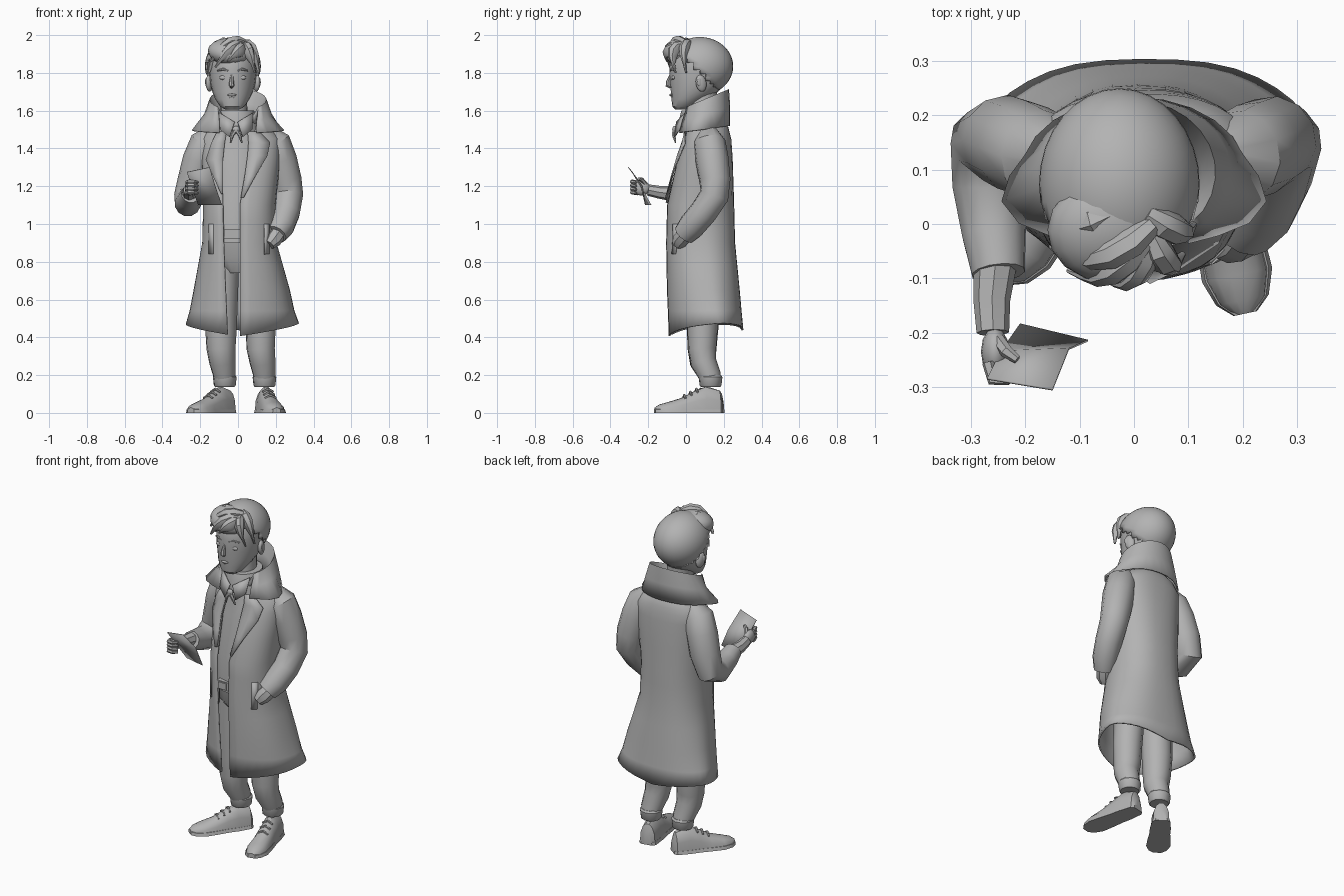
import bpy, bmesh, math
from mathutils import Vector, Matrix

GREY = bpy.data.materials.new("plain grey")
GREY.diffuse_color = (0.45, 0.45, 0.45, 1)


def finish(name, bm, thick=0.0, angle=35):
    """Turn a bmesh into a grey, smooth-by-angle object."""
    bmesh.ops.recalc_face_normals(bm, faces=bm.faces)
    me = bpy.data.meshes.new(name)
    bm.to_mesh(me)
    bm.free()
    ob = bpy.data.objects.new(name, me)
    bpy.context.collection.objects.link(ob)
    me.materials.append(GREY)
    if thick:
        mod = ob.modifiers.new("thickness", 'SOLIDIFY')
        mod.thickness, mod.offset = thick, 0
    bpy.ops.object.select_all(action='DESELECT')
    ob.select_set(True)
    bpy.context.view_layer.objects.active = ob
    bpy.ops.object.shade_smooth_by_angle(angle=math.radians(angle))
    return ob


def sheet(name, rows, wrap=False, caps=False, thick=0.0, angle=35):
    """Skin a grid of points, optionally closed round and capped."""
    bm = bmesh.new()
    vs = [[bm.verts.new(p) for p in r] for r in rows]
    n = len(rows[0])
    for a, b in zip(vs, vs[1:]):
        for i in range(n if wrap else n - 1):
            j = (i + 1) % n
            bm.faces.new((a[i], a[j], b[j], b[i]))
    if caps:
        bm.faces.new(vs[0])
        bm.faces.new(vs[-1])
    return finish(name, bm, thick, angle)


def loft(name, levels, n=16):
    """Stack of ellipses: z, cx, cy, rx, ry."""
    ang = [2 * math.pi * i / n for i in range(n)]
    rows = [[(cx + rx * math.cos(a), cy + ry * math.sin(a), z) for a in ang]
            for z, cx, cy, rx, ry in levels]
    return sheet(name, rows, True, True)


def tube(name, path, n=10, flat=1.0):
    """Sweep a circle along points given as x, y, z, radius."""
    pts = [Vector(p[:3]) for p in path]
    rows, prev, u = [], None, None
    for i, p in enumerate(pts):
        t = (pts[min(i + 1, len(pts) - 1)] - pts[max(i - 1, 0)]).normalized()
        if u is None:
            u = t.cross(Vector((0.1, 1, 0.15))).normalized()
        else:
            u = prev.rotation_difference(t) @ u
        v, prev, r = t.cross(u), t, path[i][3]
        rows.append([p + u * r * math.cos(a) + v * r * flat * math.sin(a)
                     for a in (2 * math.pi * k / n for k in range(n))])
    return sheet(name, rows, True, True)


def ball(name, loc, size, rot=(0, 0, 0), seg=12):
    bm = bmesh.new()
    bmesh.ops.create_uvsphere(bm, u_segments=seg, v_segments=seg // 2 + 2, radius=1)
    ob = finish(name, bm, angle=60)
    ob.location, ob.scale, ob.rotation_euler = loc, size, rot
    return ob


def box(name, loc, size):
    bm = bmesh.new()
    bmesh.ops.create_cube(bm, size=1, matrix=Matrix.Translation(loc) @ Matrix.Diagonal((*size, 1)))
    return finish(name, bm)


# Coat profile: z, left, right, front, back, opening left, opening right
COAT = [(0.43, -.272, .318, -.085, .30, -.055, .01), (0.65, -.23, .27, -.095, .28, -.065, .01),
        (0.90, -.185, .20, -.10, .255, -.075, .01), (1.10, -.18, .195, -.095, .25, -.08, .01),
        (1.35, -.19, .22, -.04, .242, -.08, .05), (1.45, -.19, .22, -.005, .235, -.07, .06),
        (1.51, -.15, .165, .01, .22, -.06, .05), (1.55, -.10, .09, .03, .19, -.05, .04)]


def coat_at(z):
    """Centre, half width, front and back depth, front power and opening."""
    row = COAT[-1]
    for a, b in zip(COAT, COAT[1:]):
        if z <= b[0]:
            t = max(0, (z - a[0]) / (b[0] - a[0]))
            row = [u + (v - u) * t for u, v in zip(a, b)]
            break
    _, l, r, f, b, ol, opr = row
    k = min(1, max(0, (1.05 - z) / .6))
    cy = f + (b - f) * (.5 + .13 * k)
    return (l + r) / 2, cy, (r - l) / 2, cy - f, b - cy, .8 + .2 * k, ol, opr


def power(v, p):
    return math.copysign(abs(v) ** p, v)


def on_coat(x, z, off=0.012):
    """Point just in front of the coat's front surface."""
    cx, cy, rx, rf, _, p, _, _ = coat_at(z)
    c = min(1, abs((x - cx) / rx) ** (1 / p))
    return (x, cy - rf * math.sqrt(1 - c * c) ** p - off, z)


# Coat body, open at the front, flaring to a slanted hem
rows = []
for z in (.43, .54, .65, .78, .9, 1.02, 1.1, 1.25, 1.35, 1.4, 1.45, 1.48, 1.51, 1.55):
    cx, cy, rx, rf, rb, p, ol, opr = coat_at(z)
    ends = [math.acos(power((o - cx) / rx, 1 / p)) for o in (opr, ol)]
    a0, a1 = -ends[0], 2 * math.pi - ends[1]
    row = []
    for i in range(33):
        a = a0 + (a1 - a0) * i / 32
        k = 1 + 0.012 * max(0, 1 - z) * math.sin(7 * a)
        s = math.sin(a)
        x = cx + rx * k * power(math.cos(a), p if s < 0 else .8 + (p - .8) * .5)
        y = cy + k * (rf * power(s, p) if s < 0 else rb * power(s, .95))
        row.append((x, y, .405 + .15 * abs(x) + .08 * (y + .09) if z < .45 else z))
    rows.append(row)
sheet("coat_body", rows, thick=0.01)

# Lapels and pocket welts
for name, strip in (("left_lapel", [(1.49, .05, .11), (1.43, .055, .17), (1.36, .05, .155), (1.25, .035, .09), (1.14, .015, .03)]),
                    ("right_lapel", [(1.49, -.06, -.11), (1.43, -.07, -.14), (1.34, -.08, -.17), (1.25, -.08, -.13), (1.16, -.08, -.09)])):
    sheet(name, [[on_coat(a + (b - a) * t, z, .01 + .012 * t) for t in (0, .5, 1)] for z, a, b in strip], thick=.006)
for s, x in ((1, .15), (-1, -.14)):
    sheet("pocket_welt", [[on_coat(x + s * dx, z, .008) for dx in (-.01, .015)] for z in (.84, .92, 1.0)], thick=.006)


# Big turned-up coat collar, higher at the back, with spread points
def collar_ring(rx, cy, ry, z_back, z_front, gap, tip=0.0):
    out = []
    for i in range(21):
        a = -math.pi / 2 + gap + (2 * math.pi - 2 * gap) * i / 20
        s = (1 - math.sin(a)) / 2
        d = abs((a - math.pi / 2 + math.pi) % (2 * math.pi) - math.pi)
        k = 1 + tip * max(0, 1 - abs(d - 1.95) / .6)
        out.append((.0 + rx * k * math.cos(a), cy + ry * k * math.sin(a), z_back + (z_front - z_back) * s))
    return out


sheet("coat_collar", [collar_ring(.10, .09, .10, 1.54, 1.49, .45), collar_ring(.13, .09, .12, 1.64, 1.55, .6),
                      collar_ring(.15, .095, .132, 1.71, 1.60, .8), collar_ring(.175, .095, .135, 1.62, 1.54, .6),
                      collar_ring(.205, .09, .14, 1.52, 1.48, .5, .27)], thick=.008)

# Shirt, neck, soft shirt collar and tie knot
loft("shirt", [(.9, -.01, .07, .14, .15), (1.12, -.01, .07, .15, .15), (1.35, 0, .085, .16, .115),
               (1.46, 0, .09, .13, .105), (1.53, -.01, .08, .08, .085)])
loft("neck", [(1.48, -.01, .085, .08, .09), (1.58, -.02, .08, .07, .08), (1.70, -.025, .085, .072, .08)])
loft("inner_collar", [(1.49, -.005, .07, .12, .11), (1.54, -.01, .07, .115, .11), (1.60, -.015, .08, .1, .105)])
for s in (-1, 1):
    sheet("shirt_collar_flap", [[(-.01 + s * .008, -.05, 1.54), (-.01 + s * .09, 0, 1.59)],
                                [(-.01 + s * .035, -.06, 1.46), (-.01 + s * .085, -.035, 1.5)]], thick=.006)
    tube("neck_tie_end", [(-.01, -.06, 1.5, .012), (-.01 + s * .02, -.065, 1.47, .01), (-.01 + s * .03, -.055, 1.43, .004)], 6)
ball("tie_knot", (-.01, -.06, 1.5), (.02, .013, .02), seg=8)
box("belt", (-.03, -.08, .945), (.09, .03, .05))
box("belt_buckle", (-.035, -.097, .945), (.05, .01, .04))

# Head, ears and face
loft("head", [(1.605, -.03, -.02, .035, .035), (1.622, -.03, -.01, .064, .062), (1.66, -.03, .015, .09, .092),
              (1.70, -.028, .045, .108, .125), (1.75, -.027, .063, .12, .148), (1.82, -.026, .072, .128, .16),
              (1.89, -.026, .075, .124, .155), (1.94, -.026, .078, .095, .122), (1.97, -.026, .08, .05, .07)], 20)
tube("nose", [(-.032, -.08, 1.79, .007), (-.034, -.093, 1.755, .012), (-.034, -.094, 1.735, .015), (-.034, -.08, 1.725, .009)], 8)
for z, w in ((1.683, .024), (1.672, .019)):
    ball("lip", (-.032, -.08 + (1.683 - z) * .8, z), (w, .008, .007), seg=8)
for s in (-1, 1):
    x = -.028 + s * .05
    ball("eye", (x, -.066, 1.775), (.021, .01, .012))
    tube("eyebrow", [(x - s * .028, -.08, 1.81, .005), (x, -.076, 1.82, .007), (x + s * .03, -.056, 1.812, .004)], 6)
    ball("ear", (-.027 + s * .125, .08, 1.745), (.018, .03, .045), (.2, 0, s * .35))
    ball("ear_hollow", (-.027 + s * .14, .073, 1.75), (.006, .015, .024), (.2, 0, s * .35), 8)

# Hair cap: scalp vertices above a hairline that climbs toward the brow
bm = bmesh.new()
bmesh.ops.create_uvsphere(bm, u_segments=32, v_segments=24, radius=1)
for v in bm.verts:
    x, y, z = v.co
    v.co = (-.027 + x * .143, .073 + y * .172, 1.835 + z * .15)
bmesh.ops.delete(bm, geom=[v for v in bm.verts
                           if v.co.z < 1.70 + .18 * min(1, max(0, (.16 - v.co.y) / .2))], context='VERTS')
finish("hair_cap", bm, .01, 50)

# Full quiff with swept locks
ball("hair_quiff", (-.045, -.01, 1.91), (.115, .10, .07), (.25, .1, 0), 16)
LOCKS = [((.03, .0, 1.95), (-.06, -.09, 1.985), (-.145, -.05, 1.86), .046),
         ((.02, -.03, 1.94), (-.05, -.12, 1.94), (-.12, -.085, 1.83), .045),
         ((.03, -.03, 1.93), (-.0, -.13, 1.92), (-.055, -.10, 1.86), .042),
         ((.03, -.02, 1.94), (.06, -.10, 1.93), (.09, -.055, 1.80), .042),
         ((.02, .02, 1.95), (.09, -.03, 1.94), (.11, .0, 1.80), .045),
         ((-.04, .02, 1.95), (-.12, -.02, 1.96), (-.155, .01, 1.80), .048)]
for a, b, c, r in LOCKS:
    A, B, C = Vector(a), Vector(b), Vector(c)
    path = []
    for i in range(6):
        t = i / 5
        p = A * (1 - t) ** 2 + B * 2 * t * (1 - t) + C * t * t
        path.append((*p, r * (.35 + .65 * math.sin(math.pi * min(1, t + .15))) * (1 - .6 * t * t)))
    tube("hair_lock", path, 8, .75)

# Sleeves: one bent forward, one reaching down into the pocket
tube("right_sleeve", [(-.12, .12, 1.495, .045), (-.17, .125, 1.43, .085), (-.205, .14, 1.34, .088), (-.235, .153, 1.23, .085),
                      (-.262, .148, 1.14, .078), (-.266, .07, 1.11, .07), (-.258, -.02, 1.135, .06), (-.25, -.09, 1.16, .05)], 12)
tube("left_sleeve", [(.14, .12, 1.495, .045), (.195, .125, 1.43, .085), (.225, .138, 1.34, .088), (.255, .153, 1.23, .083),
                     (.268, .15, 1.15, .078), (.255, .09, 1.06, .074), (.228, .03, .99, .072), (.20, -.01, .945, .06)], 12)
for name, a, b, r in (("right_cuff", (-.259, .0, 1.125), (-.253, -.05, 1.148), .066), ("right_cuff_fold", (-.267, .09, 1.11), (-.265, .05, 1.112), .077),
                      ("left_cuff", (.232, .04, 1.0), (.218, .015, .968), .077), ("left_cuff_fold", (.26, .11, 1.09), (.25, .075, 1.045), .079)):
    tube(name, [(*a, r * .9), (*a, r), (*b, r), (*b, r * .85)], 12)
tube("left_hand", [(.21, .0, .95, .045), (.185, -.03, .915, .045), (.165, -.045, .89, .03)], 8)

# Right hand holding a folded paper
tube("right_wrist", [(-.255, -.07, 1.16, .04), (-.262, -.14, 1.168, .034), (-.26, -.2, 1.18, .03)], 8)
ball("right_palm", (-.256, -.235, 1.19), (.026, .045, .04))
for i in range(4):
    z = 1.22 - i * .019
    tube("finger", [(-.268, -.255, z, .012), (-.26, -.288, z + .005, .011), (-.235, -.288, z + .004, .01), (-.215, -.265, z, .008)], 6)
tube("thumb", [(-.25, -.215, 1.21, .013), (-.235, -.235, 1.235, .012), (-.215, -.25, 1.24, .008)], 6)
sheet("paper", [[(-.27, -.285, 1.275), (-.15, -.305, 1.3)], [(-.245, -.235, 1.19), (-.12, -.23, 1.2)],
                [(-.21, -.185, 1.1), (-.085, -.215, 1.1)]], thick=.004)

# Trousers with rolled hems
LEGS = {"right": [(-.075, .08, .95, .085), (-.085, .085, .7, .088), (-.09, .088, .45, .084), (-.09, .085, .34, .077), (-.083, .09, .27, .07), (-.072, .125, .2, .06), (-.07, .13, .15, .054)],
        "left": [(.075, .08, .95, .085), (.1, .085, .7, .085), (.12, .088, .45, .08), (.12, .085, .34, .075), (.13, .092, .27, .069), (.14, .125, .2, .06), (.14, .13, .15, .054)]}
for side, path in LEGS.items():
    tube(side + "_trouser_leg", path, 12)
    x, y = path[-1][0], path[-1][1]
    tube(side + "_trouser_hem", [(x, y, .138, .052), (x, y, .145, .058), (x, y, .19, .063), (x, y, .2, .055)], 12)
loft("trouser_seat", [(.74, .0, .08, .07, .09), (.82, 0, .08, .16, .13), (.96, -.01, .075, .14, .145)])

# Shoes: position along foot, half width, height
SHOE = [(0, .03, .07), (.04, .045, .12), (.25, .052, .14), (.42, .052, .115), (.6, .057, .08), (.8, .06, .058), (.93, .045, .045), (1, .02, .028)]
for side, heel, toe in (("right", (-.04, .185), (-.25, -.10)), ("left", (.13, .19), (.205, -.165))):
    h = Vector((*heel, 0))
    d = Vector((*toe, 0)) - h
    w = Vector((-d.y, d.x, 0)).normalized()
    for part, grow, top in (("shoe", 1, None), ("sole", 1.1, .025)):
        rows = [[h + d * t + w * hw * grow * math.cos(a) + Vector((0, 0, (top or ht) * max(0, math.sin(a)) ** (.4 if top else .75)))
                 for a in (2 * math.pi * k / 14 for k in range(14))] for t, hw, ht in SHOE]
        sheet(side + "_" + part, rows, True, True)
    for t, z in ((.38, .123), (.47, .107), (.56, .09)):
        c = h + d * t + Vector((0, 0, z))
        tube(side + "_lace", [(*(c - w * .03 - Vector((0, 0, .012))), .006), (*(c + Vector((0, 0, .004))), .007), (*(c + w * .03 - Vector((0, 0, .012))), .006)], 6)
